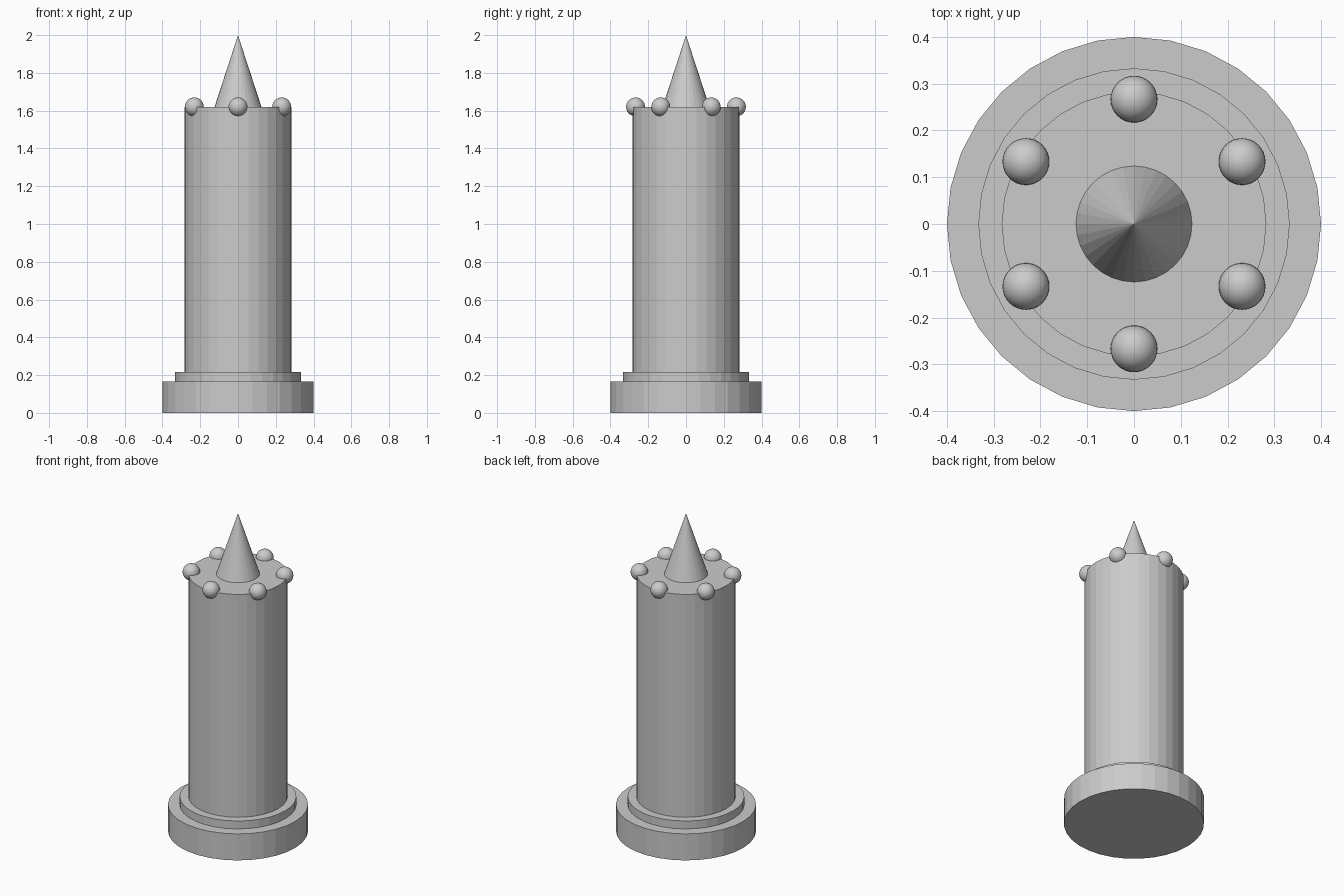
import bpy
from math import sin, cos, radians

cube = bpy.data.objects.get("Cube")
if cube:
    bpy.data.objects.remove(cube, do_unlink=True)

# Single stone grey
stone = bpy.data.materials.new("stone_grey")
stone.use_nodes = True
grey = (0.6, 0.6, 0.6, 1)
stone.diffuse_color = grey
stone.node_tree.nodes["Principled BSDF"].inputs["Base Color"].default_value = grey


def finish(name):
    obj = bpy.context.object
    obj.name = name
    obj.data.materials.append(stone)
    return obj


def tier(name, bottom_radius, top_radius, z0, z1):
    """Faceted round tier between two heights."""
    bpy.ops.mesh.primitive_cone_add(
        vertices=32, radius1=bottom_radius, radius2=top_radius,
        depth=z1 - z0, location=(0, 0, (z0 + z1) / 2))
    return finish(name)


# Stepped base, shaft and spire
tier("base", 0.4, 0.4, 0, 0.167)
tier("base_step", 0.333, 0.333, 0.167, 0.217)
tier("shaft", 0.283, 0.283, 0.217, 1.62)
tier("spire", 0.124, 0, 1.62, 2.0)

# Ring of six balls sunk into the top rim
for i in range(6):
    a = radians(30 + 60 * i)
    bpy.ops.mesh.primitive_uv_sphere_add(
        segments=32, ring_count=16, radius=0.05,
        location=(0.267 * cos(a), 0.267 * sin(a), 1.62))
    finish(f"rim_ball_{i + 1}")
    bpy.ops.object.shade_smooth()
